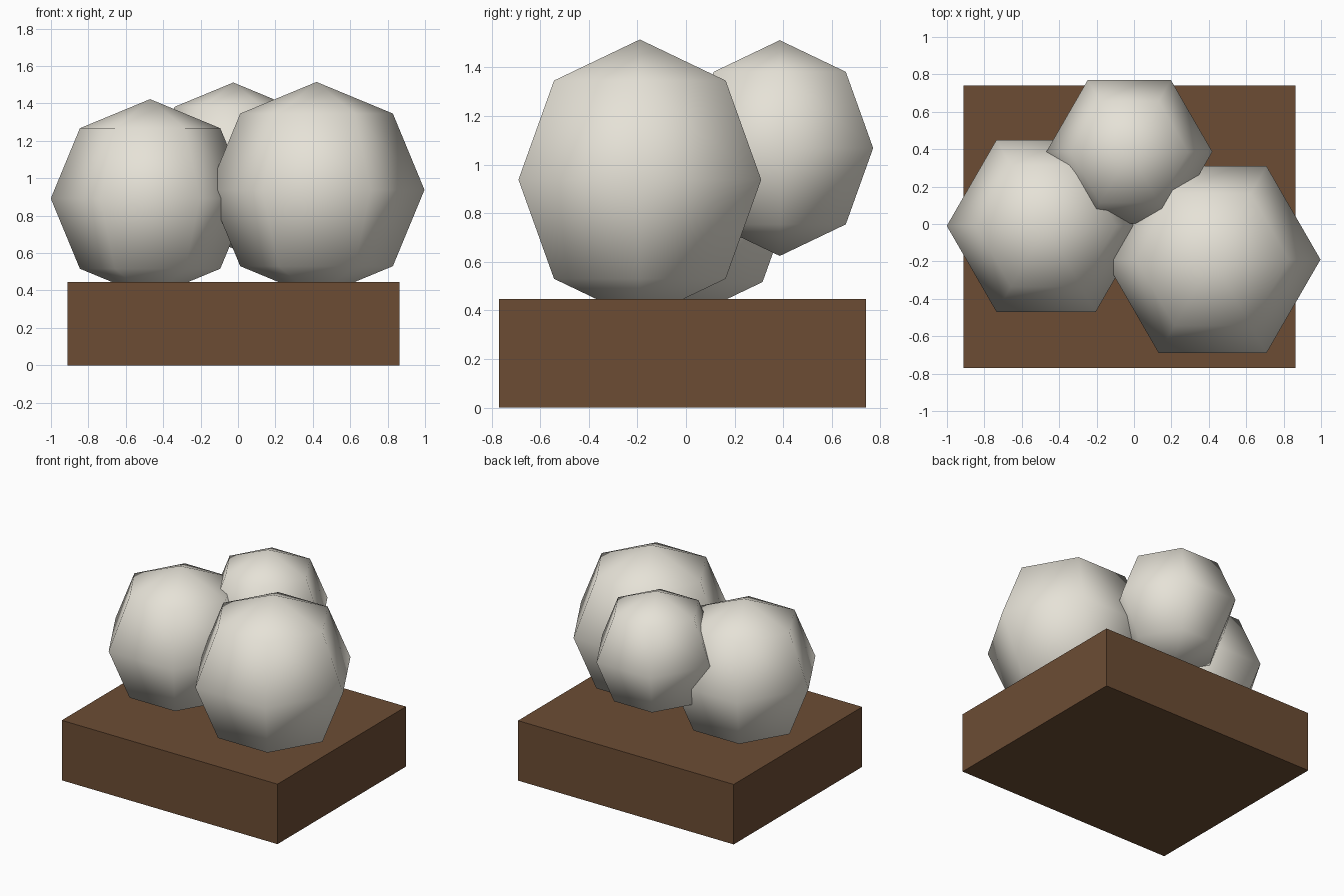
import bpy
from math import radians

cube = bpy.data.objects.get("Cube")
if cube:
    bpy.data.objects.remove(cube, do_unlink=True)


def material(name, color):
    mat = bpy.data.materials.new(name)
    mat.use_nodes = True
    mat.diffuse_color = color
    mat.node_tree.nodes["Principled BSDF"].inputs["Base Color"].default_value = color
    return mat


def finish(name, mat):
    obj = bpy.context.object
    obj.name = obj.data.name = name
    obj.data.materials.append(mat)
    return obj


brown = material("earth brown", (0.15, 0.073, 0.034, 1))
cream = material("pale cream", (0.79, 0.76, 0.68, 1))

# Rectangular base block
bpy.ops.mesh.primitive_cube_add(size=1, location=(-0.024, -0.014, 0.223))
base = finish("base_block", brown)
base.scale = (1.775, 1.51, 0.446)

# Smooth low-poly balls, two sunk into the block and one resting behind
balls = {
    "left_ball": ((0.42, -0.19, 0.938), 0.577),
    "right_ball": ((-0.47, -0.01, 0.892), 0.531),
    "back_ball": ((-0.025, 0.386, 1.068), 0.444),
}
for name, (center, radius) in balls.items():
    bpy.ops.mesh.primitive_uv_sphere_add(segments=6, ring_count=4, radius=radius,
                                         location=center, rotation=(0, 0, radians(30)))
    finish(name, cream)
    bpy.ops.object.shade_smooth()
